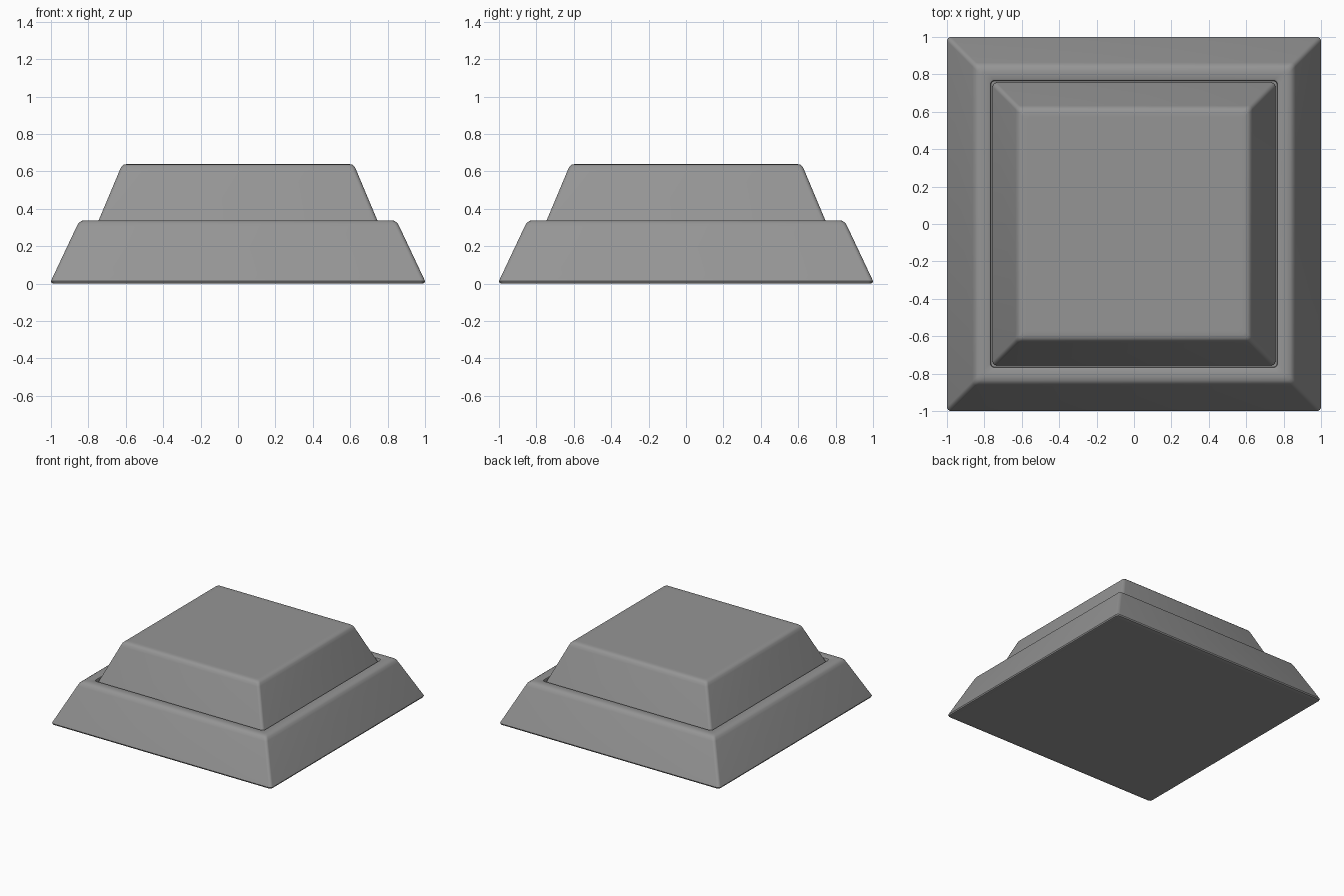
import bpy, bmesh
from math import cos, sin, pi, radians

if "Cube" in bpy.data.objects:
    bpy.data.objects.remove(bpy.data.objects["Cube"])

CORNER_STEPS = 4

dark_grey = bpy.data.materials.new("dark_grey")
dark_grey.diffuse_color = (0.3, 0.3, 0.3, 1)
dark_grey.use_nodes = True
dark_grey.node_tree.nodes["Principled BSDF"].inputs["Base Color"].default_value = dark_grey.diffuse_color


def rounded_square(half, z, radius):
    """Points of a square with rounded corners at height z."""
    pts = []
    for q, (sx, sy) in enumerate([(1, 1), (-1, 1), (-1, -1), (1, -1)]):
        for i in range(CORNER_STEPS + 1):
            a = pi / 2 * (q + i / CORNER_STEPS)
            c = half - radius
            pts.append((sx * c + radius * cos(a), sy * c + radius * sin(a), z))
    return pts


def loft(name, profile, radius):
    """Stack rounded squares along a (half width, z) profile and cap both ends."""
    bm = bmesh.new()
    rings = [[bm.verts.new(p) for p in rounded_square(h, z, radius)] for h, z in profile]
    n = len(rings[0])
    for a, b in zip(rings, rings[1:]):
        for i in range(n):
            j = (i + 1) % n
            bm.faces.new((a[i], a[j], b[j], b[i]))
    bm.faces.new(rings[0][::-1])
    bm.faces.new(rings[-1])
    bmesh.ops.recalc_face_normals(bm, faces=bm.faces)
    mesh = bpy.data.meshes.new(name)
    bm.to_mesh(mesh)
    bm.free()
    mesh.materials.append(dark_grey)
    obj = bpy.data.objects.new(name, mesh)
    bpy.context.collection.objects.link(obj)
    bpy.ops.object.select_all(action='DESELECT')
    obj.select_set(True)
    bpy.context.view_layer.objects.active = obj
    bpy.ops.object.shade_smooth_by_angle(angle=radians(35))
    return obj


# Lower tier: sloped sides, rounded rim and a shallow socket in the top
loft("lower_tier", [
    (0.965, 0.0), (0.985, 0.0), (0.996, 0.004), (1.0, 0.014), (0.995, 0.025),
    (0.985, 0.046), (0.863, 0.305), (0.852, 0.325), (0.836, 0.336), (0.815, 0.339),
    (0.775, 0.339), (0.768, 0.335), (0.765, 0.328), (0.765, 0.30)], 0.022)

# Upper tier: smaller sloped block seated in the socket
loft("upper_tier", [
    (0.745, 0.30), (0.753, 0.304), (0.756, 0.312), (0.752, 0.322),
    (0.633, 0.605), (0.624, 0.625), (0.611, 0.636), (0.592, 0.64), (0.57, 0.64)], 0.022)
